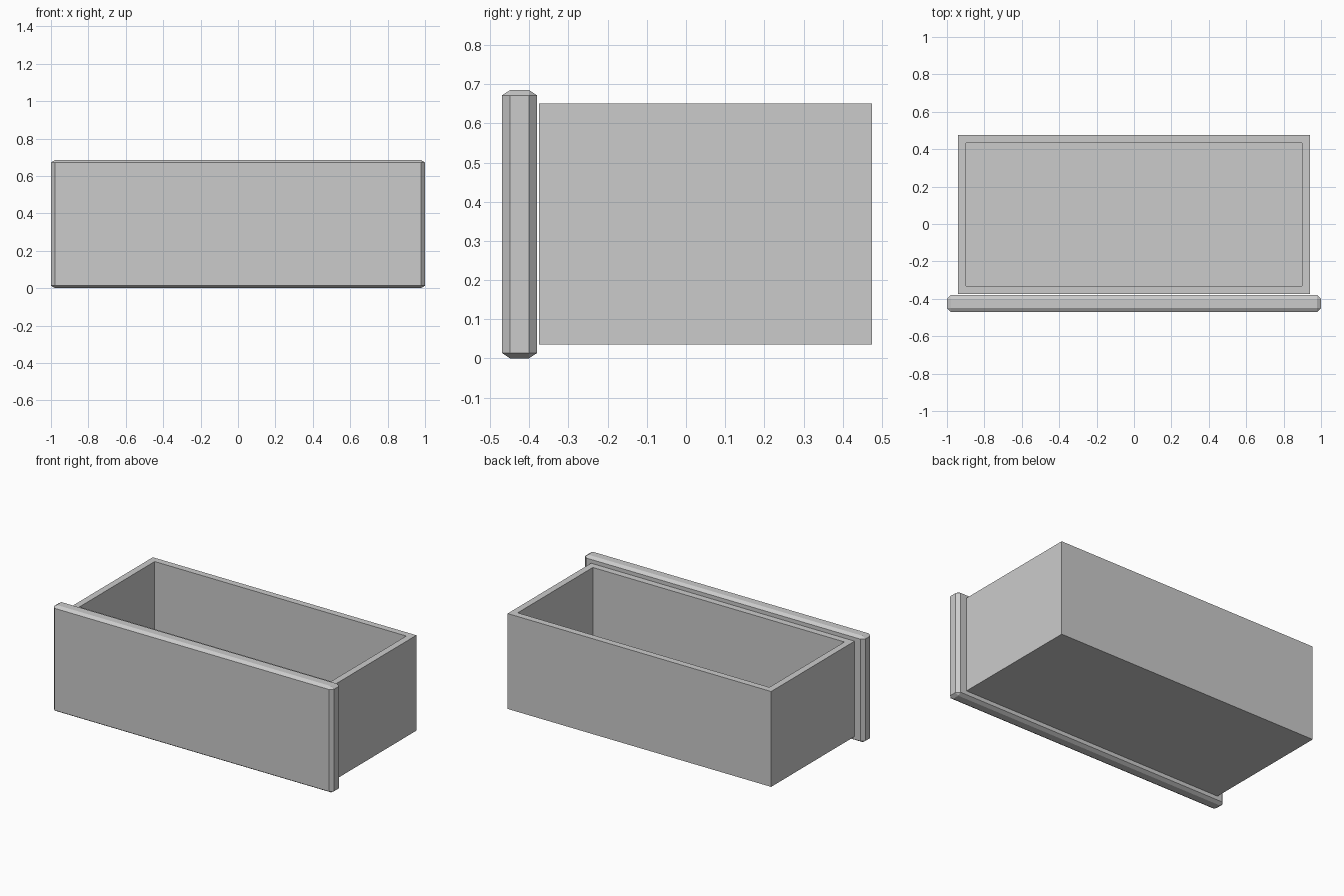
import bpy, bmesh
from mathutils import Matrix, Vector

old = bpy.data.objects.get("Cube")
if old:
    bpy.data.objects.remove(old, do_unlink=True)

# Single plain grey finish
grey = bpy.data.materials.new("light_grey")
grey.use_nodes = True
colour = (0.6, 0.6, 0.6, 1)
grey.diffuse_color = colour
grey.node_tree.nodes["Principled BSDF"].inputs["Base Color"].default_value = colour


def box(low, high):
    """Return a bmesh box spanning two opposite corners."""
    low, high = Vector(low), Vector(high)
    bm = bmesh.new()
    bmesh.ops.create_cube(bm, size=1)
    bmesh.ops.scale(bm, vec=high - low, verts=bm.verts)
    bmesh.ops.translate(bm, vec=(low + high) / 2, verts=bm.verts)
    return bm


def finish(bm, name):
    bmesh.ops.recalc_face_normals(bm, faces=bm.faces)
    mesh = bpy.data.meshes.new(name)
    bm.to_mesh(mesh)
    bm.free()
    mesh.materials.append(grey)
    obj = bpy.data.objects.new(name, mesh)
    bpy.context.collection.objects.link(obj)
    return obj


# Open tray: inset the top face, then sink it to form the walls and floor
wall = 0.06
tray = box((-0.94, -0.375, 0.035), (0.94, 0.475, 0.65))
top = max(tray.faces, key=lambda f: f.calc_center_median().z)
bmesh.ops.inset_region(tray, faces=[top], thickness=wall)
sunk = bmesh.ops.extrude_face_region(tray, geom=[top])["geom"]
bmesh.ops.delete(tray, geom=[top], context='FACES_ONLY')
floor_verts = [v for v in sunk if isinstance(v, bmesh.types.BMVert)]
for v in floor_verts:
    v.co.z = 0.035 + wall
finish(tray, "drawer_tray")

# Front panel: chamfered slab, with the chamfer flattened vertically
squash = 0.65
panel = box((-1, -0.47, 0), (1, -0.38, 0.685 / squash))
bmesh.ops.bevel(panel, geom=list(panel.edges), offset=0.021, segments=1,
                affect='EDGES', profile=0.5)
bmesh.ops.transform(panel, matrix=Matrix.Diagonal((1, 1, squash, 1)), verts=panel.verts)
finish(panel, "drawer_front")
